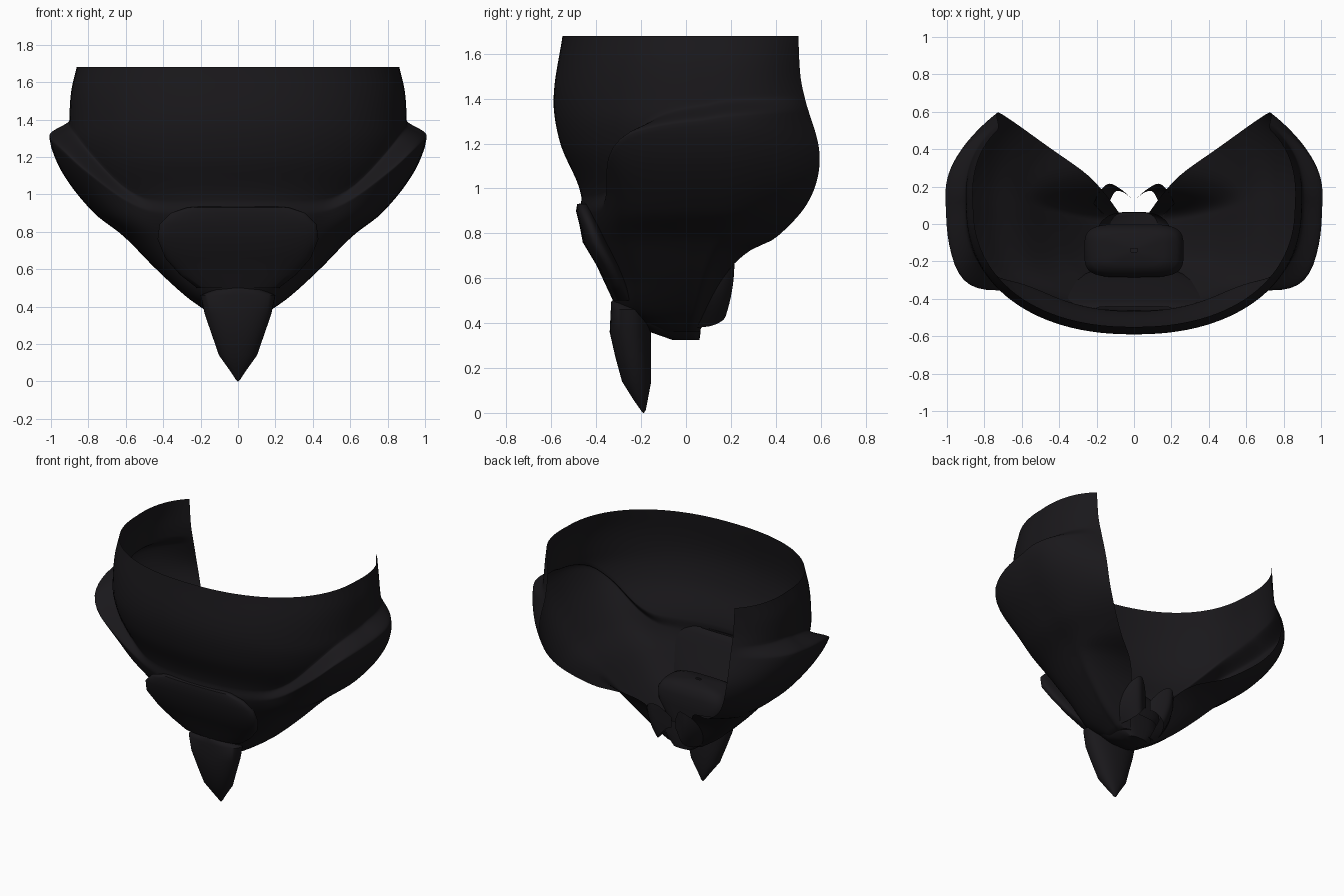
import bpy, bmesh
from math import sin, cos, pi, radians

if "Cube" in bpy.data.objects:
    bpy.data.objects.remove(bpy.data.objects["Cube"])

dark = bpy.data.materials.new("dark")
dark.diffuse_color = (0.010, 0.009, 0.011, 1)
dark.use_nodes = True
dark.node_tree.nodes["Principled BSDF"].inputs["Base Color"].default_value = dark.diffuse_color


def interp(table, v):
    # smooth lookup in a list of (key, value)
    table = sorted(table)
    if v <= table[0][0]:
        return table[0][1]
    for i in range(len(table) - 1):
        (a, p), (b, q) = table[i], table[i + 1]
        if v <= b:
            t = (v - a) / (b - a)
            def slope(j):
                if j <= 0 or j >= len(table) - 1:
                    return (q - p) / (b - a)
                return (table[j + 1][1] - table[j - 1][1]) / (table[j + 1][0] - table[j - 1][0])
            m, n = slope(i) * (b - a), slope(i + 1) * (b - a)
            return ((2*t**3 - 3*t*t + 1) * p + (t**3 - 2*t*t + t) * m
                    + (3*t*t - 2*t**3) * q + (t**3 - t*t) * n)
    return table[-1][1]


def grid(name, rows, cap=False, closed=False):
    # skin a list of equally long point rows
    bm = bmesh.new()
    vs = [[bm.verts.new(p) for p in r] for r in rows]
    n = len(rows[0])
    for a, b in zip(vs, vs[1:]):
        for i in range(n if closed else n - 1):
            j = (i + 1) % n
            bm.faces.new((a[i], b[i], b[j], a[j]))
    if cap:
        bm.faces.new(vs[-1])
    bmesh.ops.remove_doubles(bm, verts=bm.verts, dist=0.0005)
    bmesh.ops.recalc_face_normals(bm, faces=bm.faces)
    me = bpy.data.meshes.new(name)
    bm.to_mesh(me)
    bm.free()
    ob = bpy.data.objects.new(name, me)
    bpy.context.collection.objects.link(ob)
    me.materials.append(dark)
    bpy.ops.object.select_all(action='DESELECT')
    ob.select_set(True)
    bpy.context.view_layer.objects.active = ob
    bpy.ops.object.shade_smooth_by_angle(angle=radians(50))
    return ob


# Shell: half width, front depth and back edge position by height
WIDTH = [(1.68, .86), (1.55, .89), (1.4, .9), (1.28, .9), (1.1, .84), (.9, .7), (.78, .56), (.6, .4), (.45, .25), (.36, .13)]
FRONT = [(1.68, .55), (1.4, .59), (1.2, .56), (1.0, .475), (.8, .44), (.6, .35), (.45, .29), (.36, .15)]
END_X = [(1.68, .73), (1.4, .725), (1.15, .73), (.95, .65), (.78, .44), (.72, .27), (.62, .17), (.36, .08)]
END_Y = [(1.68, .5), (1.5, .51), (1.4, .53), (1.15, .595), (.95, .55), (.78, .4), (.72, .28), (.62, .18), (.36, .06)]
# Height of the puffed edge and how far it stands out, around the side
EDGE = [(0, .97), (.4, .98), (.52, 1.04), (.66, 1.2), (.8, 1.32), (1, 1.38), (1.2, 1.4), (2, 1.42)]
PUFF = [(0, .02), (.4, .03), (.65, .09), (.85, .1), (1.2, .1), (1.5, .07), (2, 0)]
LEAN = [(0, 0), (.4, .01), (.6, .06), (.75, .09), (.9, .06), (1.1, 0), (2, 0)]


def ease(v):
    v = min(1, max(0, v))
    return v * v * (3 - 2 * v)


def shell_point(s, u):
    # s runs 0 front, 1 side, 2 back edge; u runs 0 rim, .25-.4 puffed edge, 1 bottom
    edge = interp(EDGE, s)
    if u < .25:
        z = 1.68 + (edge - 1.68) * u / .25
    elif u < .4:
        z = edge - .08 * (u - .25) / .15
    else:
        z = edge - .08 + (.36 - edge + .08) * (u - .4) / .6
    w, f = interp(WIDTH, z), interp(FRONT, z)
    ex, ey = interp(END_X, z), interp(END_Y, z)
    yc = .1 * min(1, max(0, (z - .36) / .4))
    k = ease((edge - z) / .08) * min(1, max(0, .15 + (z - .4) / 1.0))
    push = interp(PUFF, s) * k
    if s <= 1:
        a = s * pi / 2
        c, d = max(0, cos(a)), sin(a)
        x, y = w * d ** .9, yc - (f + yc) * (c ** .9 if c > 1e-6 else 0)
        return (x + push * d, y - push * c - interp(LEAN, s) * k, z)
    t = s - 1
    x = (1-t)**2 * w + 2*t*(1-t) * (w + .02) + t*t * ex
    y = (1-t)**2 * yc + 2*t*(1-t) * (yc + .65 * (ey - yc)) + t*t * ey
    return (x + push, y - interp(LEAN, s) * k, z)


rows = []
for i in range(81):
    half = [shell_point(j / 28, i / 80) for j in range(57)]
    rows.append([(-x, y, z) for x, y, z in half[:0:-1]] + half)
grid("shell", rows, cap=True)


# Rounded blocks
def block(name, levels, power=3):
    # levels: (z, half width, y front, y back)
    rings = []
    for z, hw, y0, y1 in levels:
        ring = []
        for i in range(40):
            c, s = cos(2 * pi * i / 40), sin(2 * pi * i / 40)
            sx = abs(c) ** (2 / power) * (1 if c >= 0 else -1)
            sy = abs(s) ** (2 / power) * (1 if s >= 0 else -1)
            ring.append((hw * sx, (y0 + y1) / 2 + (y1 - y0) / 2 * sy, z))
        rings.append(ring)
    return grid(name, rings, cap=True, closed=True)


block("front_pouch", [(.935, .2, -.46, -.44), (.93, .27, -.485, -.43), (.9, .36, -.49, -.41), (.84, .42, -.475, -.38),
                      (.76, .43, -.46, -.34), (.66, .39, -.4, -.29), (.57, .31, -.358, -.25),
                      (.5, .22, -.325, -.22)], 2.6)
block("inner_cushion", [(.74, .02, -.15, -.13), (.735, .16, -.22, -.05), (.71, .23, -.26, -.02), (.66, .265, -.285, 0),
                        (.58, .26, -.28, 0), (.48, .18, -.24, 0), (.42, .1, -.2, 0)], 4)
block("floor", [(.5, .2, -.25, .06), (.42, .19, -.22, .065), (.36, .13, -.16, .065), (.325, .08, -.06, .06)], 3)

# Pointed spike hanging below the front
block("spike", [(.5, .02, -.33, -.3), (.49, .13, -.335, -.2), (.46, .2, -.335, -.16), (.36, .178, -.34, -.155),
                (.25, .14, -.315, -.155), (.14, .102, -.285, -.155), (.06, .045, -.235, -.17),
                (.01, .012, -.2, -.18), (0, .003, -.192, -.188)], 2.2)

# Pair of curled flaps around the rear opening: long at the sides, short in the middle
for side, name in ((-1, "left_rear_flap"), (1, "right_rear_flap")):
    flap = []
    for r in range(9):
        v = r / 8
        row = []
        for i in range(15):
            h = i / 14
            top = .57 + .1 * sin(pi * h)
            low = .5 - .12 * ease(h)
            z = top + (low - top) * v
            back = interp([(0, .14), (.3, .19), (.6, .215), (.85, .17), (1, .11)], h)
            y = back - .07 * v * v * h
            x = .016 + .2 * h * (1 - .3 * v * v)
            row.append((side * x, y, z))
        flap.append(row)
    grid(name, flap)
